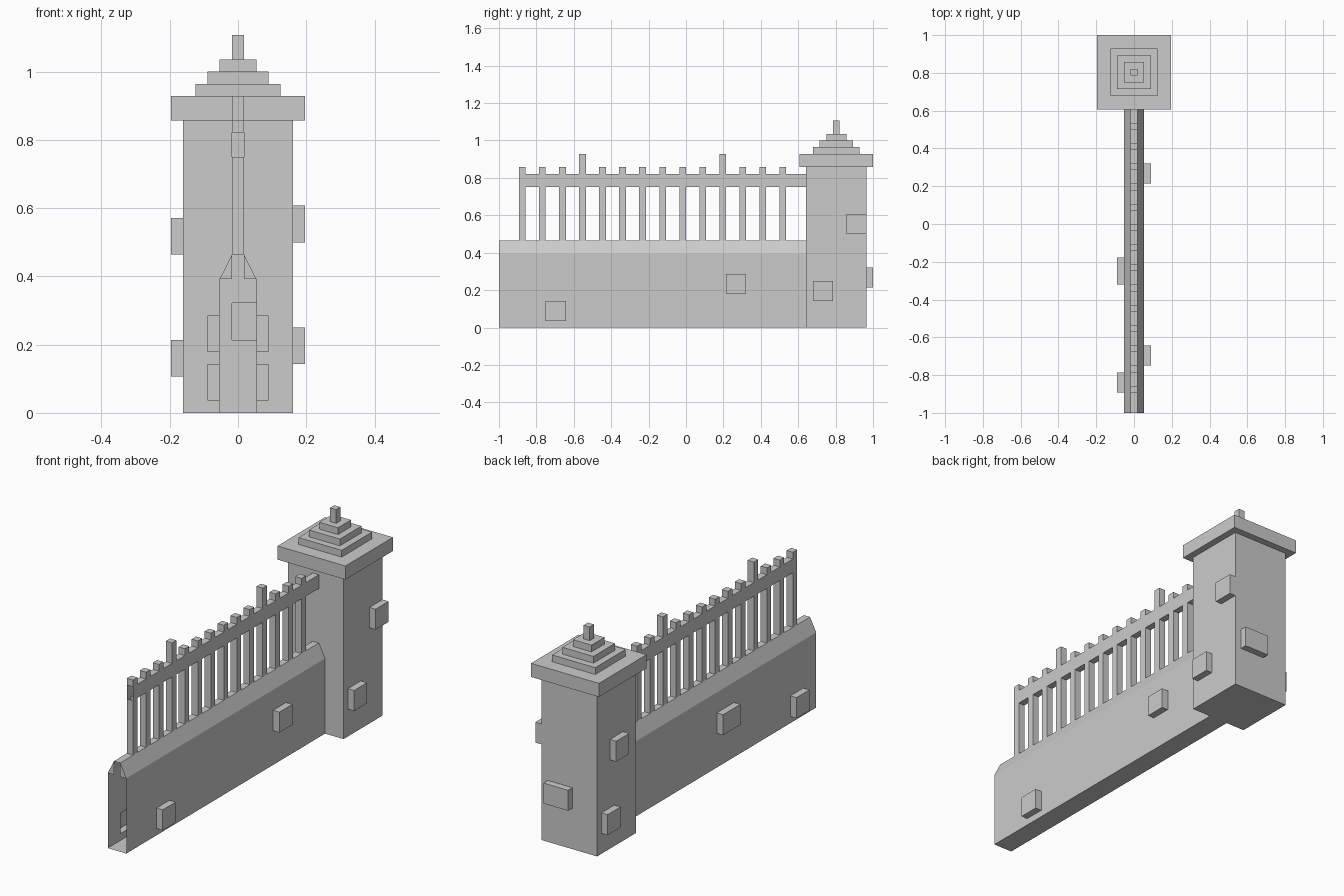
import bpy, bmesh

if "Cube" in bpy.data.objects:
    bpy.data.objects.remove(bpy.data.objects["Cube"])

U = 1 / 28          # grid unit: the whole model sits on a 56-unit-long block grid


def box(x0, x1, y0, y1, z0, z1):
    """Cells of a block: x counted from the centre column, y from the front, z from the ground."""
    return {(x, y, z) for x in range(x0, x1) for y in range(y0, y1) for z in range(z0, z1)}


def square(half, z0, z1):
    """Square course centred on the pillar axis."""
    return box(-half, half + 1, 50 - half, 51 + half, z0, z1)


parts = {}
# Low wall with its narrow top ridge
parts["wall"] = box(-1, 2, 0, 46, 0, 11) | box(0, 1, 0, 46, 11, 13)
# Pillar shaft, overhanging cap, stepped top and finial
parts["pillar"] = square(4, 0, 24)
parts["pillar_cap"] = square(5, 24, 26)
parts["stepped_top"] = square(3, 26, 27) | square(2, 27, 28) | square(1, 28, 29)
parts["finial"] = square(0, 29, 31)
# Fence: fourteen pickets, two of them taller, and one rail
parts["rail"] = box(0, 1, 3, 46, 21, 23)
parts["pickets"] = set()
for i in range(14):
    y = 3 + 3 * i
    parts["pickets"] |= box(0, 1, y, y + 1, 13, 26 if i in (3, 10) else 24)
parts["pickets"] -= parts["rail"]
# Protruding stones on the wall
parts["wall_stones"] = (box(2, 3, 7, 10, 1, 4) | box(2, 3, 34, 37, 5, 8)
                        | box(-2, -1, 3, 6, 1, 4) | box(-2, -1, 19, 23, 5, 8))
# Protruding stones on the pillar
parts["pillar_stones"] = (box(5, 6, 52, 55, 14, 17) | box(5, 6, 47, 50, 4, 7)
                          | box(-5, -4, 49, 52, 13, 16) | box(-5, -4, 51, 54, 3, 6)
                          | box(0, 4, 55, 56, 6, 9))

solid = set().union(*parts.values())
sloped = box(-1, 0, 0, 46, 11, 13) | box(1, 2, 0, 46, 11, 13)


def finish(name, bm):
    bmesh.ops.recalc_face_normals
    me = bpy.data.meshes.new(name)
    bm.to_mesh(me)
    bm.free()
    ob = bpy.data.objects.new(name, me)
    bpy.context.collection.objects.link(ob)
    return ob


def skin(name, cells):
    """Outer skin of a part, leaving out faces buried in neighbouring parts."""
    bm = bmesh.new()
    verts = {}

    def vert(p):
        if p not in verts:
            verts[p] = bm.verts.new(((p[0] - .5) * U, p[1] * U - 1, p[2] * U))
        return verts[p]

    hidden = solid | sloped if name == "wall" else solid
    for c in cells:
        for axis in range(3):
            a, b = (axis + 1) % 3, (axis + 2) % 3
            for side in (0, 1):
                n = list(c)
                n[axis] += 2 * side - 1
                # wall and rail are open at their front ends
                open_end = n[1] == -1 or (name == "rail" and n[1] == 2)
                if tuple(n) in hidden or open_end:
                    continue
                quad = []
                for da, db in ((0, 0), (1, 0), (1, 1), (0, 1)):
                    p = list(c)
                    p[axis] += side
                    p[a] += da
                    p[b] += db
                    quad.append(vert(tuple(p)))
                bm.faces.new(quad if side else quad[::-1])
    bmesh.ops.dissolve_limit(bm, angle_limit=0.01, verts=bm.verts[:], edges=bm.edges[:])
    finish(name, bm)


for part, cells in parts.items():
    skin(part, cells)

# Sloped coping on both sides of the wall ridge, with triangular front ends
for side, name in ((1, "coping_right"), (-1, "coping_left")):
    bm = bmesh.new()
    rings = [[bm.verts.new((side * x * U, y, z * U)) for x, z in ((1.5, 11), (.5, 13), (.5, 11))]
             for y in (-1, 46 * U - 1)]
    f, r = rings
    faces = [[f[0], r[0], r[1], f[1]], [f[0], f[1], f[2]]]
    for face in faces:
        bm.faces.new(face if side > 0 else face[::-1])
    finish(name, bm)
